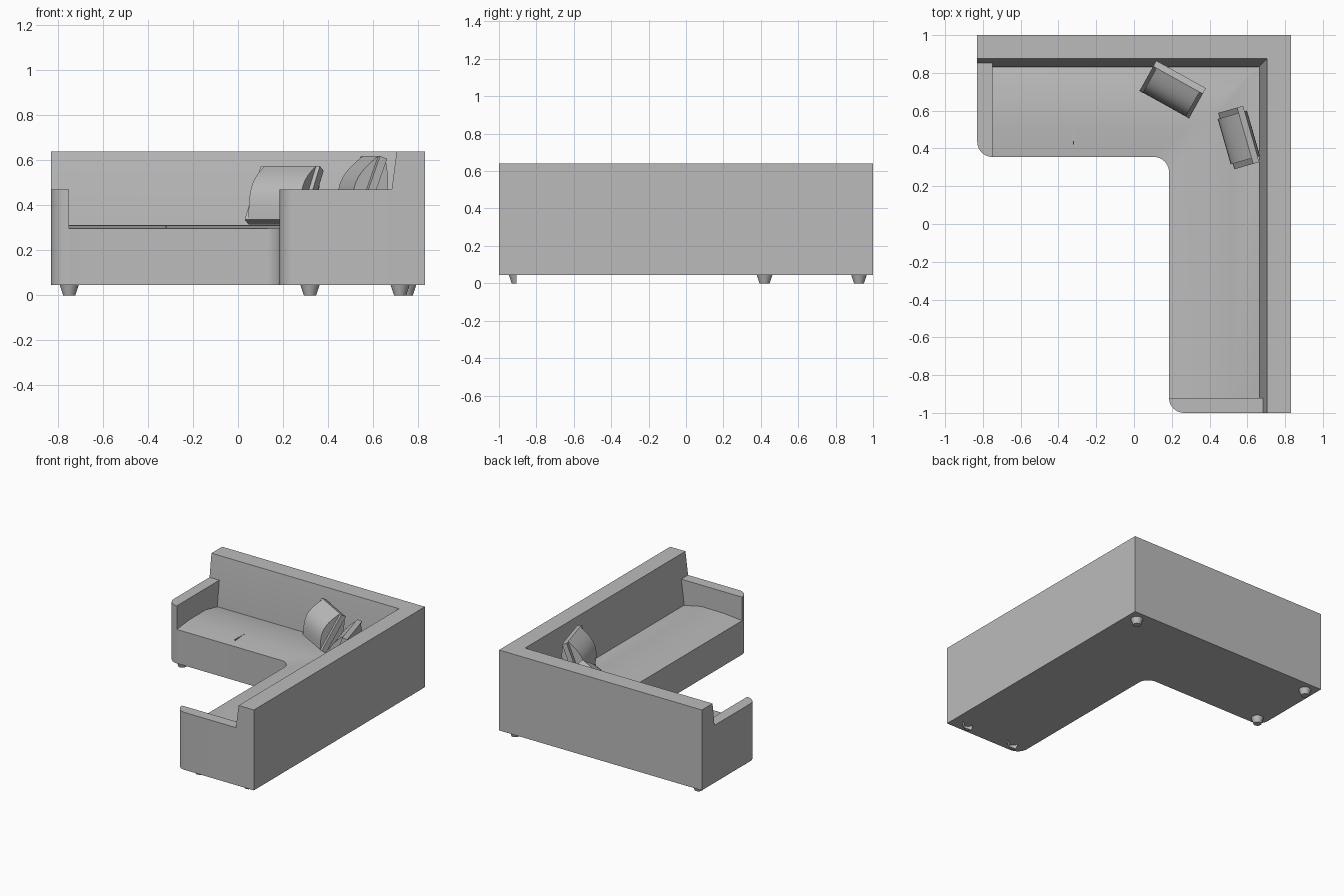
import bpy, bmesh
from math import sin, cos, pi, radians
from mathutils import Vector, Matrix

cube = bpy.data.objects.get("Cube")
if cube:
    bpy.data.objects.remove(cube, do_unlink=True)

GREY = (0.5, 0.5, 0.5, 1)
fabric = bpy.data.materials.new("grey fabric")
fabric.use_nodes = True
fabric.diffuse_color = GREY
fabric.node_tree.nodes["Principled BSDF"].inputs["Base Color"].default_value = GREY

W, L = 0.83, 1.0            # half width and half length
FLOOR, ARM, TOP = 0.045, 0.47, 0.64
DEPTH, REST = 0.645, 0.147  # seat depth, backrest depth at arm height
ROUND, ARM_W = 0.08, 0.08


def finish(bm, name, matrix=None):
    bmesh.ops.remove_doubles(bm, verts=bm.verts, dist=1e-5)
    bmesh.ops.recalc_face_normals(bm, faces=bm.faces)
    mesh = bpy.data.meshes.new(name)
    bm.to_mesh(mesh)
    bm.free()
    mesh.materials.append(fabric)
    obj = bpy.data.objects.new(name, mesh)
    bpy.context.collection.objects.link(obj)
    if matrix:
        obj.matrix_world = matrix
    bpy.ops.object.select_all(action='DESELECT')
    obj.select_set(True)
    bpy.context.view_layer.objects.active = obj
    bpy.ops.object.shade_smooth_by_angle(angle=radians(30))
    return obj


def prism(name, outline, z0, z1, matrix=None):
    bm = bmesh.new()
    face = bm.faces.new([bm.verts.new((x, y, z0)) for x, y in outline])
    new = bmesh.ops.extrude_face_region(bm, geom=[face])["geom"]
    moved = [v for v in new if isinstance(v, bmesh.types.BMVert)]
    bmesh.ops.translate(bm, verts=moved, vec=(0, 0, z1 - z0))
    return finish(bm, name, matrix)


def arc(cx, cy, r, a0, a1, n=10):
    angles = [radians(a0 + (a1 - a0) * i / n) for i in range(n + 1)]
    return [(cx + r * cos(a), cy + r * sin(a)) for a in angles]


def corner_sweep(name, profile, inset, fillet):
    """Sweep (depth, height) points round the corner; fillet grows with depth."""
    columns = []
    for d, z in profile:
        r = max(0, fillet * (d - 0.16) / (DEPTH - 0.16))
        path = [(-W + inset, L - d)]
        path += arc(W - d - r, L - d - r, r, 90, 0)
        path += [(W - d, -L + inset)]
        columns.append([(x, y, z) for x, y in path])
    bm = bmesh.new()
    grid = [[bm.verts.new(p) for p in col] for col in columns]
    n = len(grid)
    for i in range(n):
        a, b = grid[i], grid[(i + 1) % n]
        for j in range(len(a) - 1):
            bm.faces.new((a[j], a[j + 1], b[j + 1], b[j]))
    bm.faces.new([col[0] for col in grid])
    bm.faces.new([col[-1] for col in grid])
    return finish(bm, name)


# Backrest with sloping inner face, and softly crowned seat
corner_sweep("backrest", [(0, FLOOR), (0, TOP), (0.125, TOP),
                          (0.168, 0.31), (0.168, FLOOR)], 0, 0)
corner_sweep("seat", [(0.16, FLOOR), (0.16, 0.28), (0.31, 0.312), (0.5, 0.31),
                      (DEPTH, 0.296), (DEPTH, FLOOR)], ARM_W, ROUND)

# Arms, each with one rounded outer corner
front = L - DEPTH
side = W - DEPTH
prism("right_arm", [(-W, L - REST), (-W + ARM_W, L - REST), (-W + ARM_W, front)]
      + arc(-W + ROUND, front + ROUND, ROUND, 270, 180)[1:], FLOOR, ARM)
prism("left_arm", [(W - REST, -L + ARM_W), (W - REST, -L)]
      + arc(side + ROUND, -L + ROUND, ROUND, 270, 180)[:-1]
      + [(side, -L + ARM_W)], FLOOR, ARM)

# Short seam on the seat
prism("seat_seam", [(-0.323, 0.42), (-0.317, 0.42), (-0.317, 0.54), (-0.323, 0.54)],
      0.302, 0.312)


# Scatter pillows: thin border slab with a bulging middle
def pillow(name, centre, facing, tilt, height, width, body_width, bulge, border):
    f = Vector((cos(radians(facing)), sin(radians(facing)), 0))
    z = Vector((0, 0, 1))
    t = radians(tilt)
    normal, up = f * cos(t) + z * sin(t), z * cos(t) - f * sin(t)
    matrix = Matrix((normal, up, normal.cross(up))).transposed().to_4x4()
    matrix.translation = centre
    h, b = height / 2, border / 2
    prism(name + "_border", [(-b, -h), (b, -h), (b, h), (-b, h)],
          -width / 2, width / 2, matrix)
    n = 10
    steps = [-1 + 2 * i / n for i in range(n + 1)]
    lens = [(b + (bulge - b) * cos(s * pi / 2), s * h) for s in steps]
    lens += [(-x, y) for x, y in reversed(lens)]
    prism(name + "_body", lens, -body_width / 2, body_width / 2, matrix)


pillow("back_pillow", (0.205, 0.712, 0.445), 241, 32, 0.28, 0.30, 0.26, 0.075, 0.04)
pillow("side_pillow", (0.555, 0.458, 0.472), 196, 20, 0.30, 0.31, 0.25, 0.075, 0.035)


# Tapered feet; the two under the left arm are half feet
def foot(name, x, y, half=False):
    bm = bmesh.new()
    bmesh.ops.create_cone(bm, cap_ends=True, segments=20, radius1=0.027,
                          radius2=0.042, depth=FLOOR)
    if half:
        bmesh.ops.bisect_plane(bm, geom=bm.verts[:] + bm.edges[:] + bm.faces[:],
                               plane_co=(0, 0, 0), plane_no=(0, 1, 0), clear_outer=True)
    finish(bm, name, Matrix.Translation((x, y, FLOOR / 2)))


foot("corner_foot", 0.75, 0.925)
foot("right_back_foot", -0.75, 0.925)
foot("right_front_foot", -0.75, 0.42)
foot("left_inner_half_foot", 0.32, -0.905, True)
foot("left_outer_half_foot", 0.72, -0.905, True)
